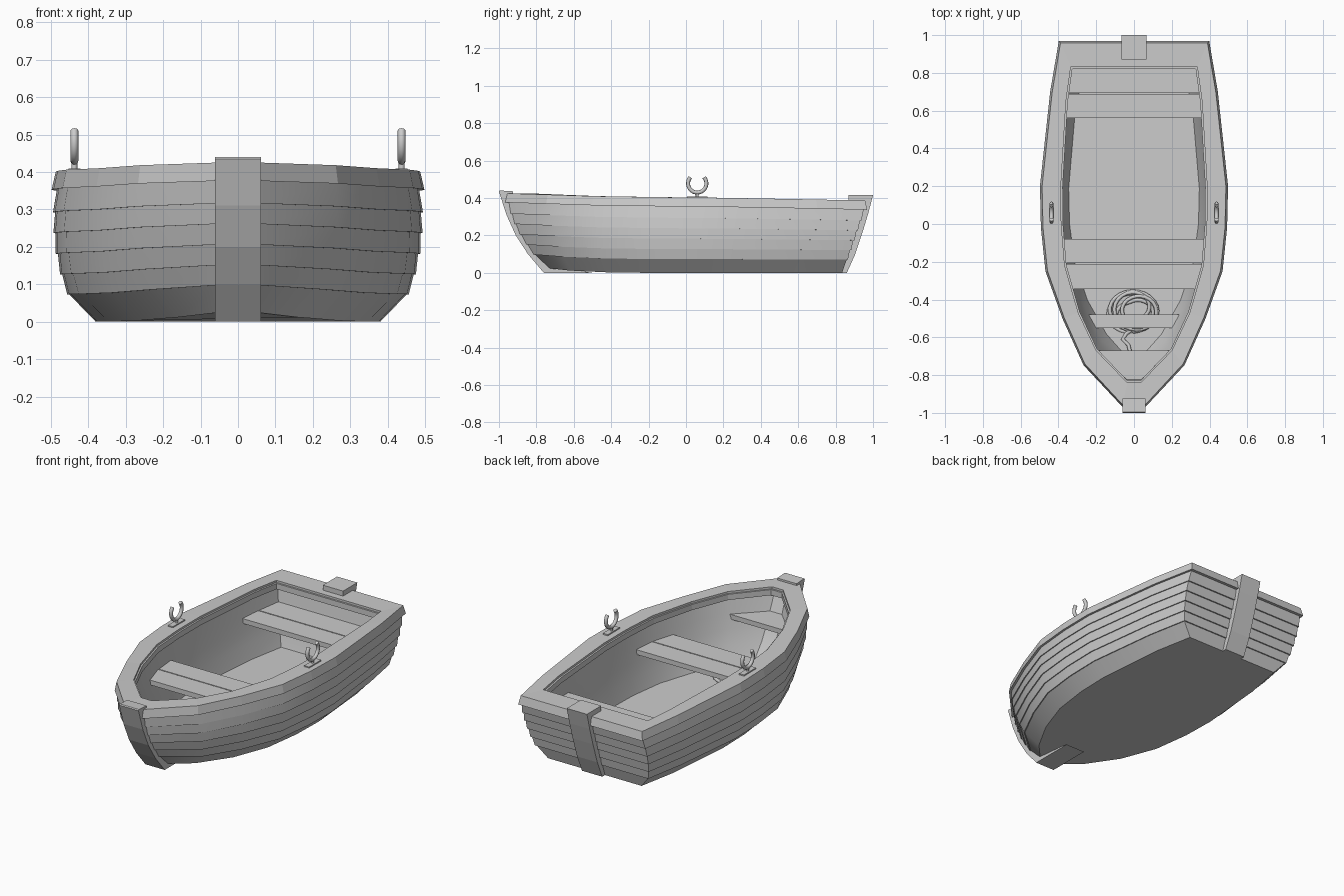
import bpy, bmesh, math, random

if "Cube" in bpy.data.objects:
    bpy.data.objects.remove(bpy.data.objects["Cube"])

random.seed(4)

# Half outlines, bow to stern
RAIL = [(.06, -.965), (.265, -.745), (.375, -.5), (.465, -.25), (.489, -.02), (.494, .2), (.44, .7), (.395, .965)]
KEEL = [(.05, -.74), (.16, -.62), (.27, -.43), (.345, -.22), (.375, 0), (.38, .2), (.345, .6), (.30, .835)]
INNER = [(.035, -.84), (.2, -.67), (.295, -.47), (.367, -.22), (.385, 0), (.387, .2), (.36, .65), (.335, .83)]
SHEER = [.425, .418, .41, .406, .403, .401, .392, .386]
RISE = [.025, .012, .003, 0, 0, 0, 0, 0]
# Plank-edge fractions from bottom to top
FZ = [0, .205, .355, .51, .665, .82, 1]
FX = [0, .68, .86, .97, 1.03, 1.04, .99]
FY = [0, .34, .52, .68, .81, .91, 1]


def make(name, bm, smooth=False):
    bmesh.ops.recalc_face_normals(bm, faces=bm.faces)
    me = bpy.data.meshes.new(name)
    bm.to_mesh(me)
    bm.free()
    if smooth:
        me.shade_smooth()
        me.set_sharp_from_angle(angle=math.radians(30))
    ob = bpy.data.objects.new(name, me)
    bpy.context.collection.objects.link(ob)
    return ob


def mirror_ring(half):
    return half + [(-x, y, z) for x, y, z in reversed(half)]


def loft(name, rings, wrap=False, smooth=False):
    bm = bmesh.new()
    rows = [[bm.verts.new(p) for p in r] for r in rings]
    n = len(rows[0])
    pairs = list(zip(rows, rows[1:])) + ([(rows[-1], rows[0])] if wrap else [])
    for a, b in pairs:
        for i in range(n):
            j = (i + 1) % n
            bm.faces.new((a[i], a[j], b[j], b[i]))
    if not wrap:
        bm.faces.new(rows[0])
        bm.faces.new(rows[-1])
    return make(name, bm, smooth)


def prism(name, pts, a, b, along_x=False):
    put = (lambda p, h: (h, p[0], p[1])) if along_x else (lambda p, h: (p[0], p[1], h))
    return loft(name, [[put(p, a) for p in pts], [put(p, b) for p in pts]])


def outer_ring(k, s):
    half = []
    for (xt, yt), (xb, yb), top, r in zip(RAIL, KEEL, SHEER, RISE):
        fy = FY[k] if yt < 0 else FZ[k]
        half.append(((xb + (xt * .98 - xb) * FX[k]) * s,
                     (yb + (yt * .985 - yb) * fy) * (1 + (s - 1) * .7),
                     r + (top - .045 - r) * FZ[k]))
    return mirror_ring(half)


def inner_ring(t):
    half = []
    for (xt, yt), (xb, yb), top, r in zip(INNER, KEEL, SHEER, RISE):
        f, low = t ** .75, r + .032
        half.append((xb * .91 + (xt * 1.03 - xb * .91) * f,
                     yb * .94 + (yt * 1.03 - yb * .94) * f,
                     low + (top - .03 - low) * t))
    return mirror_ring(half)


# Lapped plank hull: stepped outside going up, plain lining going down
rings = []
for k in range(6):
    rings += [outer_ring(k, 1.012 if k else 1), outer_ring(k + 1, 1)]
rings += [inner_ring(t) for t in (1, .75, .5, .25, 0)]
loft("hull", rings, smooth=True)


def band(name, sections):
    loft(name, [mirror_ring([(x * s, y * (1 + (s - 1) * .5), z + dz) for (x, y), z in zip(pts, SHEER)])
                for pts, s, dz in sections], wrap=True)


# Top rail and the smaller lip inside it
band("gunwale", [(RAIL, 1.008, -.049), (RAIL, .985, 0), (INNER, 1, 0), (INNER, 1, -.04)])
band("inner_lip", [(INNER, 1.02, -.045), (INNER, 1.02, -.012), (INNER, .975, -.012), (INNER, .975, -.045)])

# Bow stem and stern post, side profiles
prism("stem", [(-.5, 0), (-.76, 0), (-.845, .1), (-.91, .2), (-.96, .31), (-1, .435), (-.995, .44),
               (-.925, .436), (-.925, .40), (-.88, .3), (-.83, .2), (-.74, .08), (-.6, .015)],
      -.062, .062, True)
prism("stern_post", [(.80, 0), (.86, 0), (.905, .1), (.945, .22), (.975, .32), (1, .415), (.87, .415),
                     (.87, .375), (.93, .36), (.90, .25), (.83, .04)],
      -.065, .065, True)


def board(name, y0, y1, w0, w1, z, t=.028):
    prism(name, [(-w0, y0), (w0, y0), (w1, y1), (-w1, y1)], z - t, z)


# Seats and foot brace
board("stern_seat_back", .693, .85, .358, .338, .26)
board("stern_seat_front", .56, .687, .375, .36, .26)
board("middle_seat_back", -.207, -.08, .37, .39, .26)
board("middle_seat_front", -.345, -.213, .34, .37, .26)
board("bow_seat", -.85, -.67, .035, .205, .29)
board("foot_brace", -.55, -.48, .20, .245, .12, .025)


def tube(name, pts, r):
    cu = bpy.data.curves.new(name, 'CURVE')
    cu.dimensions = '3D'
    cu.bevel_depth = r
    cu.bevel_resolution = 2
    cu.use_fill_caps = True
    sp = cu.splines.new('POLY')
    sp.points.add(len(pts) - 1)
    for p, co in zip(sp.points, pts):
        p.co = (*co, 1)
    sp.use_smooth = True
    ob = bpy.data.objects.new(name, cu)
    bpy.context.collection.objects.link(ob)
    return ob


# Oarlocks on both sides
for side, s in (("left", -1), ("right", 1)):
    x, y = s * .437, .06
    prism(side + "_oarlock_plate", [(x - .016, y - .055), (x + .016, y - .055),
                                    (x + .016, y + .055), (x - .016, y + .055)], .395, .409)
    tube(side + "_oarlock_pin", [(x, y, .40), (x, y, .43)], .008)
    arc = [math.radians(-90 + a) for a in range(-132, 133, 12)]
    tube(side + "_oarlock_horn", [(x, y + .049 * math.cos(a), .478 + .049 * math.sin(a)) for a in arc], .0105)

# Loose rope coil with a tail running to the bow
coil = []
for i in range(5 * 24):
    a = i / 24 * math.tau
    if i % 24 == 0:
        ox, oy = random.uniform(-.02, .02), random.uniform(-.02, .02)
    r = .065 + .055 * abs(math.sin(a * .31 + .6))
    w = math.sin(math.pi * (i % 24) / 24)
    coil.append((r * 1.05 * math.cos(a) + ox * w, -.46 + r * .9 * math.sin(a) + oy * w, .044 + .00025 * i))
coil += [(.03, -.53, .06), (-.04, -.58, .055), (-.06, -.61, .055), (-.03, -.64, .06), (-.02, -.68, .07)]
tube("rope", coil, .01)
